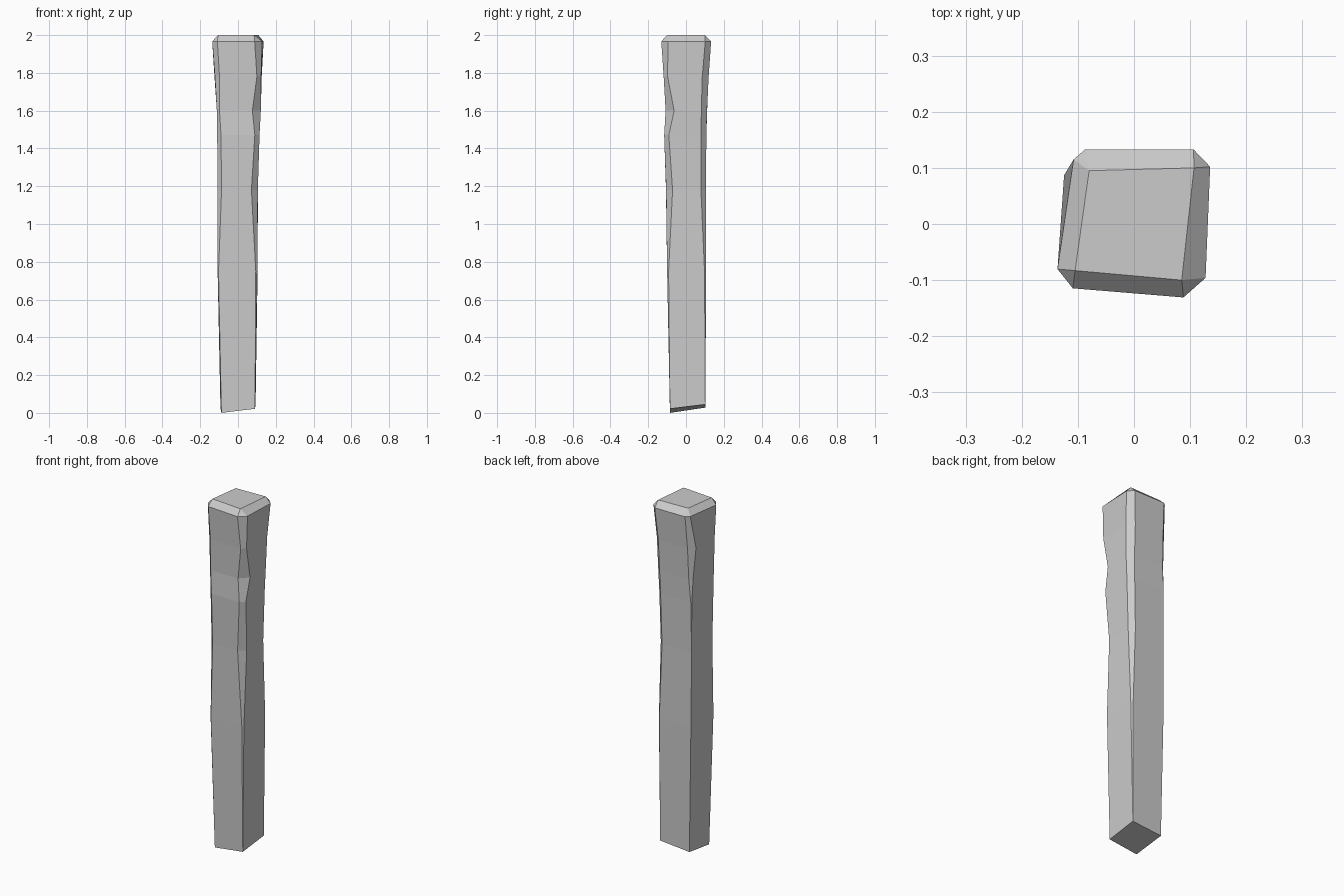
import bpy, bmesh
from mathutils import Vector

if "Cube" in bpy.data.objects:
    bpy.data.objects.remove(bpy.data.objects["Cube"])

# Hewn sections: height, then per corner (x, y, chamfer): front-left, front-right, back-right, back-left
SECTIONS = [
    (0.75, (-.108, -.100, .005), (.102, -.100, .008), (.104, .107, .009), (-.106, .107, 0)),
    (1.18, (-.109, -.106, .022), (.105, -.105, .034), (.105, .105, .026), (-.109, .105, 0)),
    (1.47, (-.110, -.112, .020), (.114, -.116, .025), (.114, .108, .028), (-.110, .108, .004)),
    (1.60, (-.112, -.108, .014), (.121, -.108, .045), (.120, .111, .030), (-.112, .112, .016)),
    (1.78, (-.122, -.110, .024), (.122, -.119, .022), (.126, .120, .034), (-.125, .119, .032)),
    (1.967, (-.141, -.112, .032), (.126, -.134, .038), (.137, .133, .031), (-.105, .133, .018)),
    (2.00, (-.105, -.083, 0), (.085, -.100, 0), (.107, .100, 0), (-.080, .095, 0)),
]
FOOT = [(-.088, -.085, 0), (.090, -.085, .022), (.093, .102, .045), (-.093, .102, .028)]


def chamfered_ring(corners):
    """Cut each corner of a quad along its two neighbouring sides."""
    pts = []
    for i, (p, c) in enumerate(corners):
        for q in (corners[i - 1][0], corners[(i + 1) % 4][0]):
            pts.append(p + (q - p).normalized() * c)
    return pts


rings = [chamfered_ring([(Vector(p), 0) for p in FOOT])]
for z, *corners in SECTIONS:
    rings.append(chamfered_ring([(Vector((x, y, z)), c) for x, y, c in corners]))

# Loft the sections and close both ends
bm = bmesh.new()
loops = [[bm.verts.new(p) for p in ring] for ring in rings]
for a, b in zip(loops, loops[1:]):
    for i in range(8):
        j = (i + 1) % 8
        bm.faces.new((a[i], a[j], b[j], b[i]))
bm.faces.new(loops[0][::-1])
bm.faces.new(loops[-1])

# Merge the unchamfered corners to single points
bmesh.ops.remove_doubles(bm, verts=bm.verts, dist=0.0005)
bmesh.ops.recalc_face_normals(bm, faces=bm.faces)

mesh = bpy.data.meshes.new("wooden_post")
bm.to_mesh(mesh)
bm.free()
post = bpy.data.objects.new("wooden_post", mesh)
bpy.context.collection.objects.link(post)
